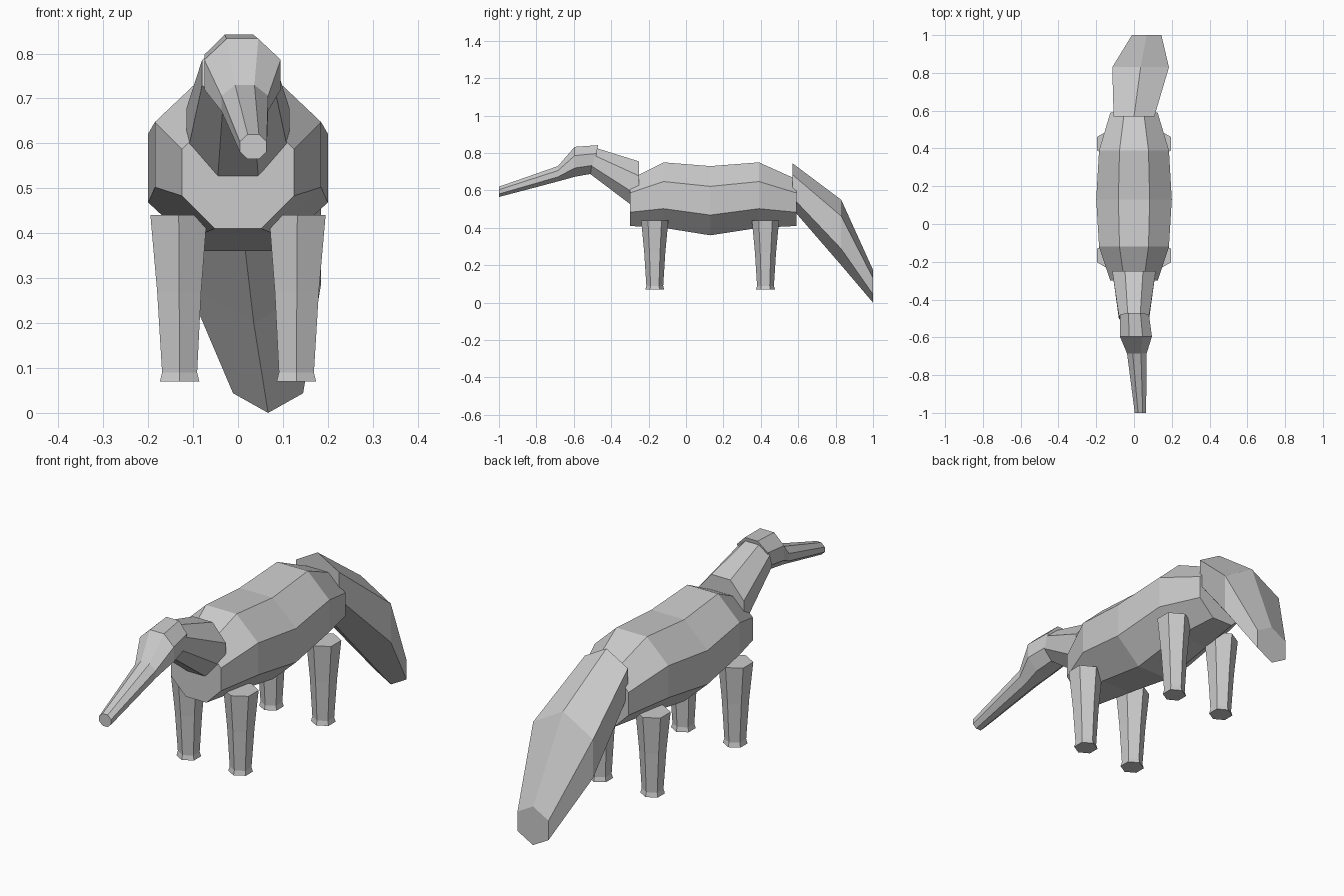
import bpy, bmesh, math
from mathutils import Vector

cube = bpy.data.objects.get("Cube")
if cube:
    bpy.data.objects.remove(cube, do_unlink=True)

grey = bpy.data.materials.new("plain grey")
grey.use_nodes = True
grey.diffuse_color = (0.6, 0.6, 0.6, 1)
grey.node_tree.nodes["Principled BSDF"].inputs["Base Color"].default_value = grey.diffuse_color


def polygon(sides, start):
    """Unit polygon scaled so both half extents are exactly one."""
    pts = [(math.cos(a), math.sin(a)) for a in
           (math.radians(start) + i * math.tau / sides for i in range(sides))]
    mu, mv = max(p[0] for p in pts), max(p[1] for p in pts)
    return [(u / mu, v / mv) for u, v in pts]


def loft(name, shape, rings):
    """Skin a polygon through rings given as (centre, u axis, v axis)."""
    bm = bmesh.new()
    loops = [[bm.verts.new(Vector(c) + Vector(u) * p + Vector(v) * q) for p, q in shape]
             for c, u, v in rings]
    n = len(shape)
    for a, b in zip(loops, loops[1:]):
        for i in range(n):
            j = (i + 1) % n
            bm.faces.new((a[i], a[j], b[j], b[i]))
    bm.faces.new(loops[0])
    bm.faces.new(loops[-1])
    bmesh.ops.recalc_face_normals(bm, faces=bm.faces)
    mesh = bpy.data.meshes.new(name)
    bm.to_mesh(mesh)
    bm.free()
    mesh.materials.append(grey)
    obj = bpy.data.objects.new(name, mesh)
    bpy.context.collection.objects.link(obj)
    return obj


def upright(x, half_width, top, bottom):
    """Ring for parts running front to back; top and bottom are (y, z)."""
    t, b = Vector((x, *top)), Vector((x, *bottom))
    return (t + b) / 2, (half_width, 0, 0), (t - b) / 2


octagon = polygon(8, 22.5)
hexagon = polygon(6, 30)

# Barrel-shaped body
loft("body", octagon, [upright(0, w, (y, t), (y, b)) for y, w, t, b in (
    (-0.30, 0.125, 0.66, 0.41), (-0.12, 0.185, 0.75, 0.40), (0.13, 0.20, 0.73, 0.36),
    (0.39, 0.185, 0.75, 0.40), (0.59, 0.125, 0.66, 0.41))])

# Neck rising from the chest
loft("neck", octagon, [
    upright(0, 0.115, (-0.25, 0.755), (-0.25, 0.49)),
    upright(0, 0.08, (-0.475, 0.825), (-0.515, 0.69))])

# Head and long snout, turned slightly to the left
loft("head", octagon, [
    upright(0.002, 0.077, (-0.47, 0.842), (-0.50, 0.69)),
    upright(0.01, 0.085, (-0.595, 0.833), (-0.595, 0.673)),
    upright(0.015, 0.052, (-0.685, 0.73), (-0.685, 0.648)),
    upright(0.034, 0.03, (-1.0, 0.62), (-1.0, 0.565))])

# Bushy drooping tail
loft("tail", hexagon, [
    upright(0.0, 0.108, (0.57, 0.745), (0.57, 0.50)),
    upright(0.035, 0.15, (0.83, 0.55), (0.83, 0.20)),
    upright(0.067, 0.078, (1.0, 0.175), (1.0, 0.0))])

# Four tapered legs with flared feet
for end, y in (("front", -0.167), ("back", 0.425)):
    for side, s in (("left", 1), ("right", -1)):
        loft(f"{end}_{side}_leg", hexagon, [
            ((s * x, y, z), (w, 0, 0), (0, w / 0.866, 0)) for z, x, w in (
                (0.44, 0.132, 0.063), (0.27, 0.131, 0.049),
                (0.09, 0.13, 0.039), (0.07, 0.13, 0.044))])
